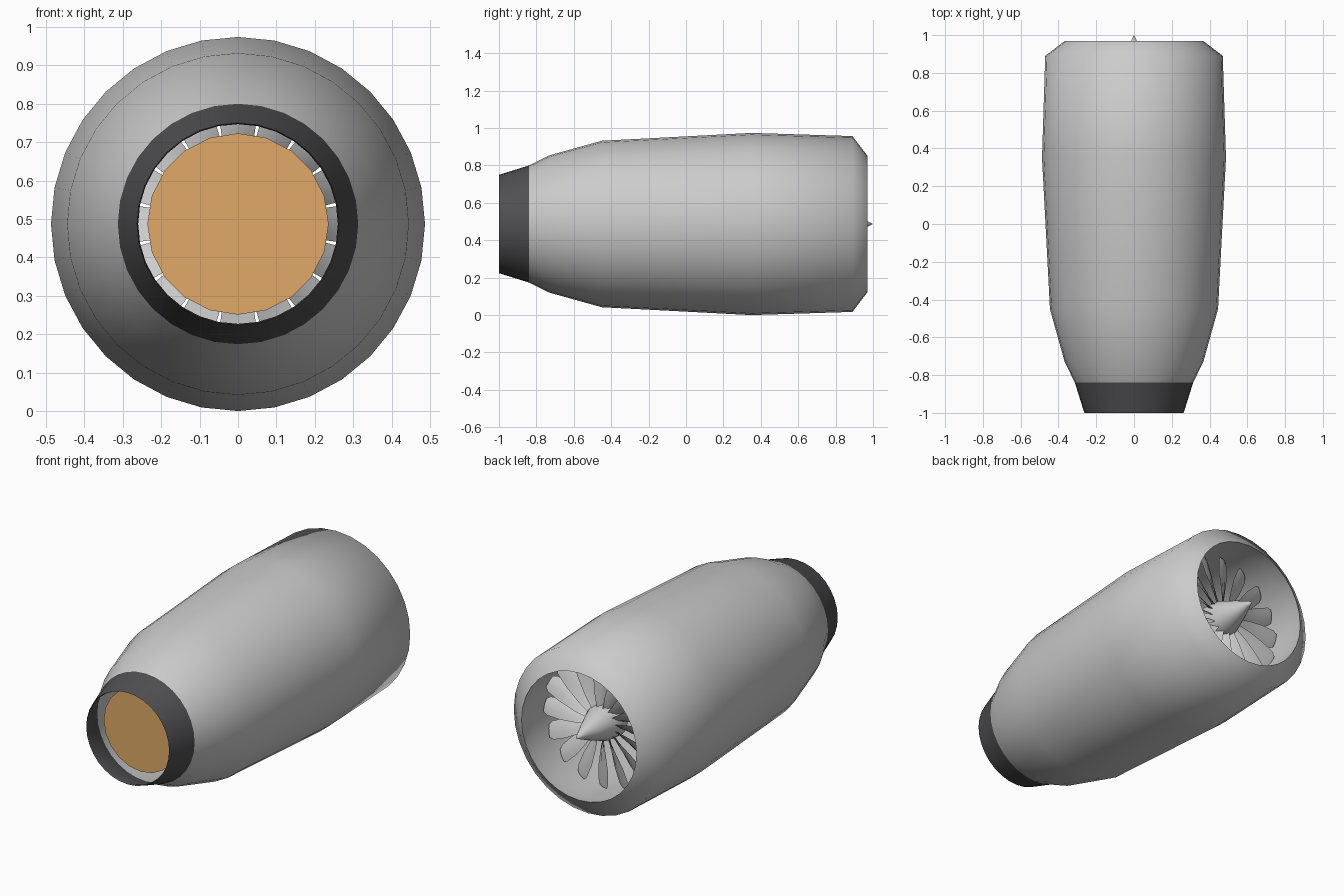
import bpy, bmesh, math
from mathutils import Matrix, Vector

if "Cube" in bpy.data.objects:
    bpy.data.objects.remove(bpy.data.objects["Cube"])

AXIS_Z = 0.487


def material(name, rgb):
    m = bpy.data.materials.new(name)
    m.diffuse_color = (*rgb, 1)
    m.use_nodes = True
    m.node_tree.nodes["Principled BSDF"].inputs["Base Color"].default_value = m.diffuse_color
    return m


def finish(name, bm, mat=None, angle=60):
    bmesh.ops.recalc_face_normals(bm, faces=bm.faces)
    me = bpy.data.meshes.new(name)
    bm.to_mesh(me)
    bm.free()
    ob = bpy.data.objects.new(name, me)
    bpy.context.collection.objects.link(ob)
    ob.location.z = AXIS_Z
    if mat:
        me.materials.append(mat)
    bpy.ops.object.select_all(action='DESELECT')
    ob.select_set(True)
    bpy.context.view_layer.objects.active = ob
    bpy.ops.object.shade_smooth_by_angle(angle=math.radians(angle))
    return ob


def lathe(name, profile, sides, mat=None, closed=False, angle=60):
    """Spin a (y, radius) profile around the engine axis."""
    bm = bmesh.new()
    vs = [bm.verts.new((0, y, r)) for y, r in profile]
    for a, b in zip(vs, vs[1:] + (vs[:1] if closed else [])):
        if a is not b:
            try:
                bm.edges.new((a, b))
            except ValueError:
                pass
    bmesh.ops.spin(bm, geom=bm.verts[:] + bm.edges[:], cent=(0, 0, 0), axis=(0, 1, 0),
                   angle=math.tau, steps=sides, use_merge=True)
    bmesh.ops.remove_doubles(bm, verts=bm.verts, dist=1e-5)
    return finish(name, bm, mat, angle)


dark = material("dark_metal", (0.08, 0.08, 0.085))
orange = material("hot_exhaust", (0.75, 0.4, 0.14))

# Outer casing with the inner duct wall
lathe("casing", [(-0.84, 0.313), (-0.73, 0.367), (-0.45, 0.445), (0.35, 0.487),
                 (0.89, 0.47), (0.97, 0.365), (0.88, 0.38), (0.6, 0.385),
                 (-0.45, 0.37), (-0.84, 0.305)], 32, closed=True)

# Dark exhaust nozzle
lathe("nozzle", [(-0.84, 0.305), (-0.84, 0.313), (-1.0, 0.263), (-0.99, 0.26)],
      32, dark, closed=True, angle=40)

# Glowing exhaust disc set inside the nozzle
lathe("exhaust_disc", [(-0.88, 0), (-0.88, 0.236)], 20, orange)

# Nose cone and hub of the fan
lathe("nose_cone", [(1.0, 0), (0.965, 0.017), (0.88, 0.055), (0.77, 0.098),
                    (0.68, 0.105), (0.68, 0)], 24)

# Fan of sixteen twisted blades
bm = bmesh.new()
BLADES = 16
stations = [(0.08, 0.07, 60), (0.16, 0.09, 40), (0.26, 0.105, 28), (0.345, 0.10, 25), (0.37, 0.07, 25)]
section = [(-0.5, 0), (-0.15, 0.07), (0.2, 0.06), (0.5, 0), (0.2, -0.04), (-0.15, -0.05)]
for i in range(BLADES):
    turn = Matrix.Rotation(math.tau * i / BLADES, 3, 'Y')
    rings = []
    for r, chord, pitch in stations:
        p = math.radians(pitch)
        rings.append([bm.verts.new(turn @ Vector((
            chord * (u * math.cos(p) - v * math.sin(p)),
            0.75 + chord * (u * math.sin(p) + v * math.cos(p)), r)))
            for u, v in section])
    n = len(section)
    for a, b in zip(rings, rings[1:]):
        for k in range(n):
            bm.faces.new((a[k], a[(k + 1) % n], b[(k + 1) % n], b[k]))
    bm.faces.new(rings[0])
    bm.faces.new(rings[-1])
finish("fan_blades", bm, angle=35)
